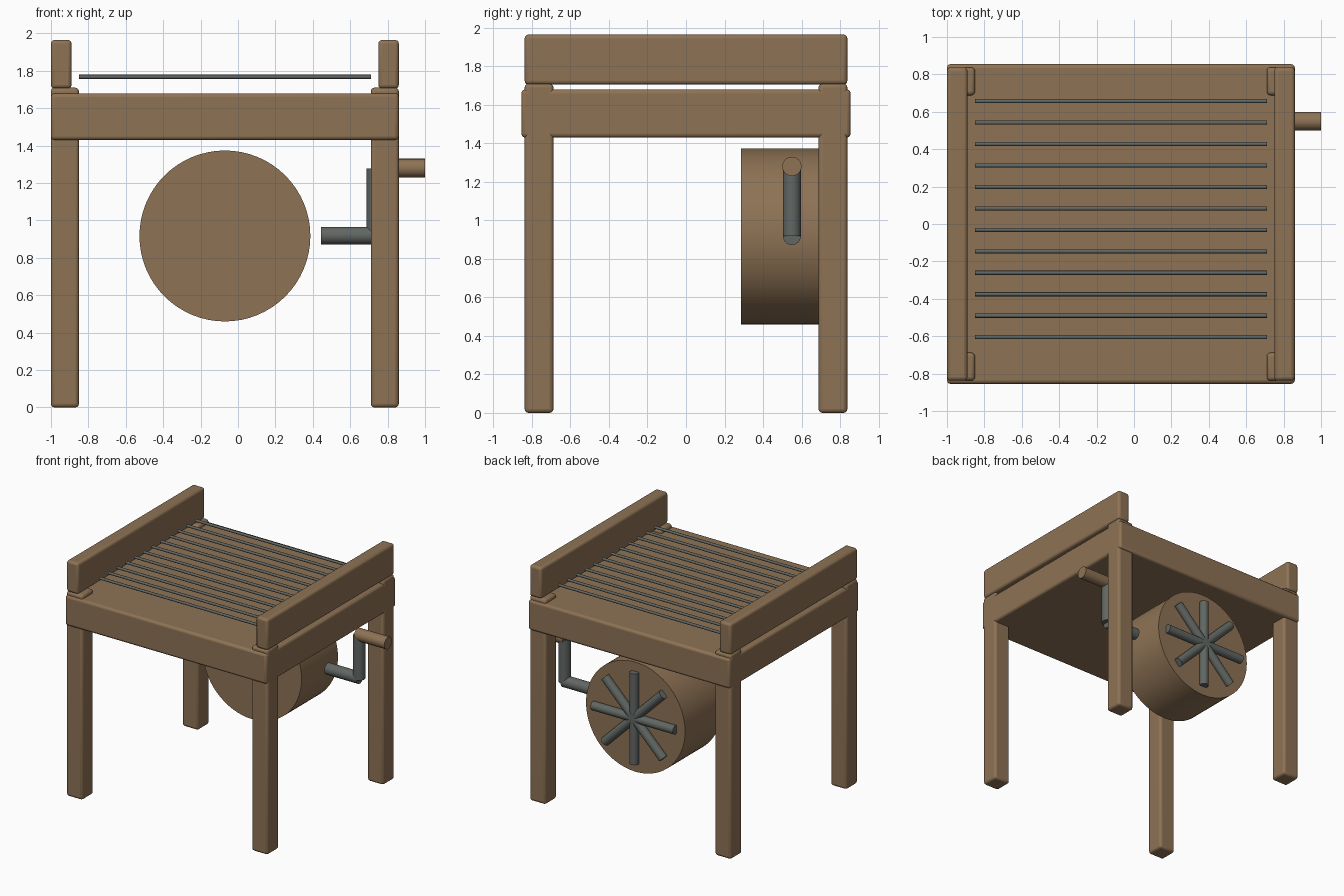
import bpy
from math import pi, radians

if "Cube" in bpy.data.objects:
    bpy.data.objects.remove(bpy.data.objects["Cube"])


def material(name, color):
    m = bpy.data.materials.new(name)
    m.diffuse_color = (*color, 1)
    m.use_nodes = True
    m.node_tree.nodes["Principled BSDF"].inputs["Base Color"].default_value = m.diffuse_color
    return m


WOOD = material("wood", (0.27, 0.17, 0.09))
METAL = material("metal", (0.12, 0.135, 0.125))


def beam(name, x, y, z):
    """Rounded wooden box from (min, max) ranges."""
    lo, hi = zip(x, y, z)
    bpy.ops.mesh.primitive_cube_add(size=1, location=[(a + b) / 2 for a, b in zip(lo, hi)])
    o = bpy.context.object
    o.name = name
    o.scale = [b - a for a, b in zip(lo, hi)]
    bpy.ops.object.transform_apply(location=False, rotation=False, scale=True)
    bev = o.modifiers.new("round_edges", 'BEVEL')
    bev.width = 0.02
    bev.segments = 3
    bpy.ops.object.shade_smooth_by_angle(angle=radians(35))
    o.data.materials.append(WOOD)


def rod(name, center, radius, length, rot, mat, sides=24):
    """Cylinder, along z before rotation."""
    bpy.ops.mesh.primitive_cylinder_add(vertices=sides, radius=radius, depth=length,
                                        location=center, rotation=rot)
    o = bpy.context.object
    o.name = name
    bpy.ops.object.shade_smooth_by_angle(angle=radians(35))
    o.data.materials.append(mat)


ALONG_X = (0, pi / 2, 0)
ALONG_Y = (pi / 2, 0, 0)
CX = -0.07  # middle of the table

# Table top
beam("table_top", (-1, 0.86), (-0.855, 0.855), (1.43, 1.68))

# Legs and side rails
for side, leg_x, rail_x in (("left", (-1, -0.85), (-1, -0.89)),
                            ("right", (0.71, 0.86), (0.75, 0.86))):
    beam(side + "_front_leg", leg_x, (-0.838, -0.688), (0, 1.71))
    beam(side + "_back_leg", leg_x, (0.688, 0.838), (0, 1.71))
    beam(side + "_rail", rail_x, (-0.838, 0.838), (1.705, 1.965))

# Row of thin bars between the rails
for i in range(12):
    rod(f"bar_{i + 1}", (CX, -0.605 + i * 0.1147, 1.768), 0.011, 1.56, ALONG_X, METAL, 12)

# Drum with crossed spokes on its back face
rod("drum", (CX, 0.525, 0.917), 0.457, 0.48, ALONG_Y, WOOD, 64)
for i in range(4):
    rod(f"spoke_{i + 1}", (CX, 0.782, 0.917), 0.036, 0.76, (0, i * pi / 4, 0), METAL)

# Crank: shaft, arm and wooden grip
rod("crank_shaft", (0.592, 0.55, 0.919), 0.047, 0.295, ALONG_X, METAL)
rod("crank_arm", (0.735, 0.55, 1.098), 0.047, 0.36, (0, 0, 0), METAL)
rod("crank_grip", (0.86, 0.55, 1.28), 0.05, 0.28, ALONG_X, WOOD)
